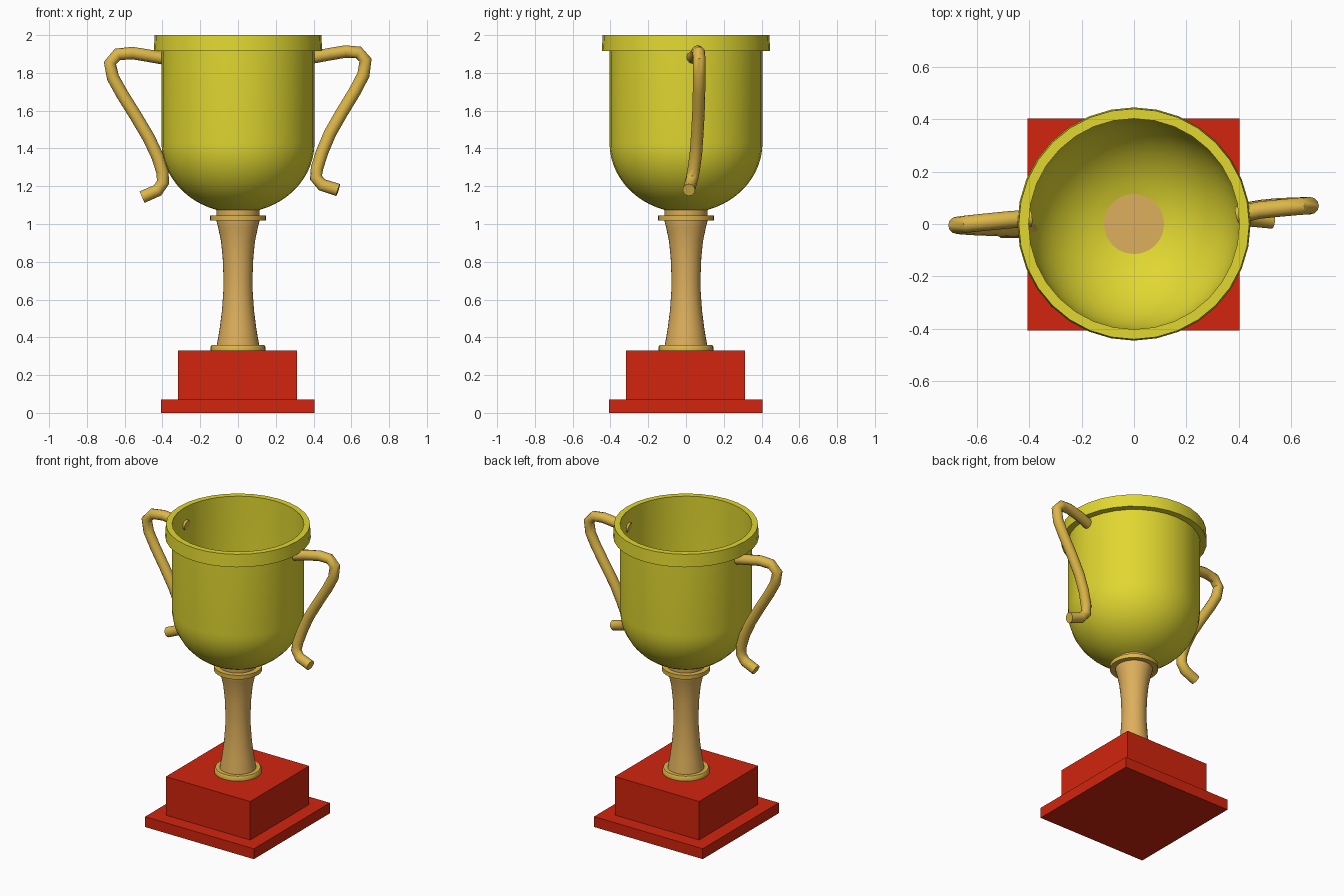
import bpy, bmesh, math
from mathutils import Vector

if "Cube" in bpy.data.objects:
    bpy.data.objects.remove(bpy.data.objects["Cube"])


def material(name, rgb):
    m = bpy.data.materials.new(name)
    m.diffuse_color = (*rgb, 1)
    m.use_nodes = True
    m.node_tree.nodes["Principled BSDF"].inputs["Base Color"].default_value = m.diffuse_color
    return m


RED = material("red", (0.64, 0.018, 0.004))
YELLOW = material("cup yellow", (0.75, 0.68, 0.03))
TAN = material("stem tan", (0.73, 0.43, 0.107))
GOLD = material("handle gold", (0.72, 0.47, 0.065))


def finish(name, bm, mat, smooth=True):
    me = bpy.data.meshes.new(name)
    bm.to_mesh(me)
    bm.free()
    me.materials.append(mat)
    ob = bpy.data.objects.new(name, me)
    bpy.context.collection.objects.link(ob)
    if smooth:
        bpy.ops.object.select_all(action='DESELECT')
        ob.select_set(True)
        bpy.context.view_layer.objects.active = ob
        bpy.ops.object.shade_smooth_by_angle(angle=math.radians(40))
    return ob


def box(name, half, z0, z1, mat):
    bm = bmesh.new()
    bmesh.ops.create_cube(bm, size=1)
    for v in bm.verts:
        v.co = (v.co.x * 2 * half - 0.002, v.co.y * 2 * half - 0.002,
                z0 + (v.co.z + 0.5) * (z1 - z0))
    finish(name, bm, mat, False)


def skin(bm, rings, caps):
    n = len(rings[0])
    for a, b in zip(rings, rings[1:]):
        for i in range(n):
            j = (i + 1) % n
            bm.faces.new((a[i], a[j], b[j], b[i]))
    if caps:
        bm.faces.new(rings[0][::-1])
        bm.faces.new(rings[-1])


def lathe(name, profile, mat, caps=True, n=32):
    bm = bmesh.new()
    rings = [[bm.verts.new((r * math.cos(2 * math.pi * i / n),
                            r * math.sin(2 * math.pi * i / n), z))
              for i in range(n)] for r, z in profile]
    skin(bm, rings, caps)
    finish(name, bm, mat)


def tube(name, points, radius, mat, n=12):
    pts = [Vector(p) for p in points]
    bm = bmesh.new()
    rings = []
    for k, p in enumerate(pts):
        t = (pts[min(k + 1, len(pts) - 1)] - pts[max(k - 1, 0)]).normalized()
        u = (Vector((0, 1, 0)) - t * t.y).normalized()
        w = t.cross(u)
        rings.append([bm.verts.new(p + radius * (
            u * math.cos(2 * math.pi * i / n) + w * math.sin(2 * math.pi * i / n)))
            for i in range(n)])
    skin(bm, rings, True)
    finish(name, bm, mat)


# stepped square base
box("base_slab", 0.406, 0, 0.07, RED)
box("base_block", 0.315, 0.07, 0.33, RED)

# waisted stem, whose top shows as a disc in the cup floor
stem = [(0.115, 0.33), (0.112, 0.36), (0.098, 0.44), (0.085, 0.54), (0.078, 0.64),
        (0.077, 0.72), (0.081, 0.82), (0.09, 0.91), (0.105, 0.98), (0.115, 1.02),
        (0.115, 1.08)]
lathe("stem", stem, TAN)
lathe("lower_stem_ring", [(0.145, 0.33), (0.145, 0.35), (0.138, 0.36)], GOLD)
lathe("upper_stem_ring", [(0.148, 1.018), (0.148, 1.046)], GOLD)

# thin-walled cup with rounded bottom and overhanging lip
cup = []
start = math.acos(0.112 / 0.405)
for k in range(13):
    a = start * (1 - k / 12)
    cup.append((0.405 * math.cos(a), 1.43 - 0.37 * math.sin(a)))
cup += [(0.405, 1.915), (0.405, 2.0)]
lathe("cup", cup, YELLOW, caps=False)
lathe("cup_lip", [(0.405, 1.915), (0.446, 1.915), (0.441, 2.0), (0.403, 2.0)],
      YELLOW, caps=False)

# slightly twisted handles
tube("right_handle", [
    (0.395, 0.035, 1.882), (0.48, 0.053, 1.898), (0.57, 0.062, 1.913),
    (0.638, 0.068, 1.908), (0.675, 0.07, 1.868), (0.664, 0.07, 1.79),
    (0.62, 0.069, 1.705), (0.55, 0.066, 1.59), (0.487, 0.06, 1.48),
    (0.445, 0.053, 1.38), (0.418, 0.042, 1.295), (0.413, 0.033, 1.245),
    (0.445, 0.023, 1.207), (0.53, 0.015, 1.18)], 0.033, GOLD)
tube("left_handle", [
    (-0.395, 0.022, 1.877), (-0.48, 0.016, 1.892), (-0.56, 0.008, 1.905),
    (-0.638, 0.0, 1.898), (-0.678, -0.005, 1.852), (-0.662, -0.007, 1.775),
    (-0.612, -0.01, 1.685), (-0.54, -0.013, 1.57), (-0.472, -0.016, 1.455),
    (-0.425, -0.018, 1.355), (-0.4, -0.02, 1.275), (-0.397, -0.021, 1.22),
    (-0.426, -0.021, 1.178), (-0.508, -0.021, 1.142)], 0.033, GOLD)
